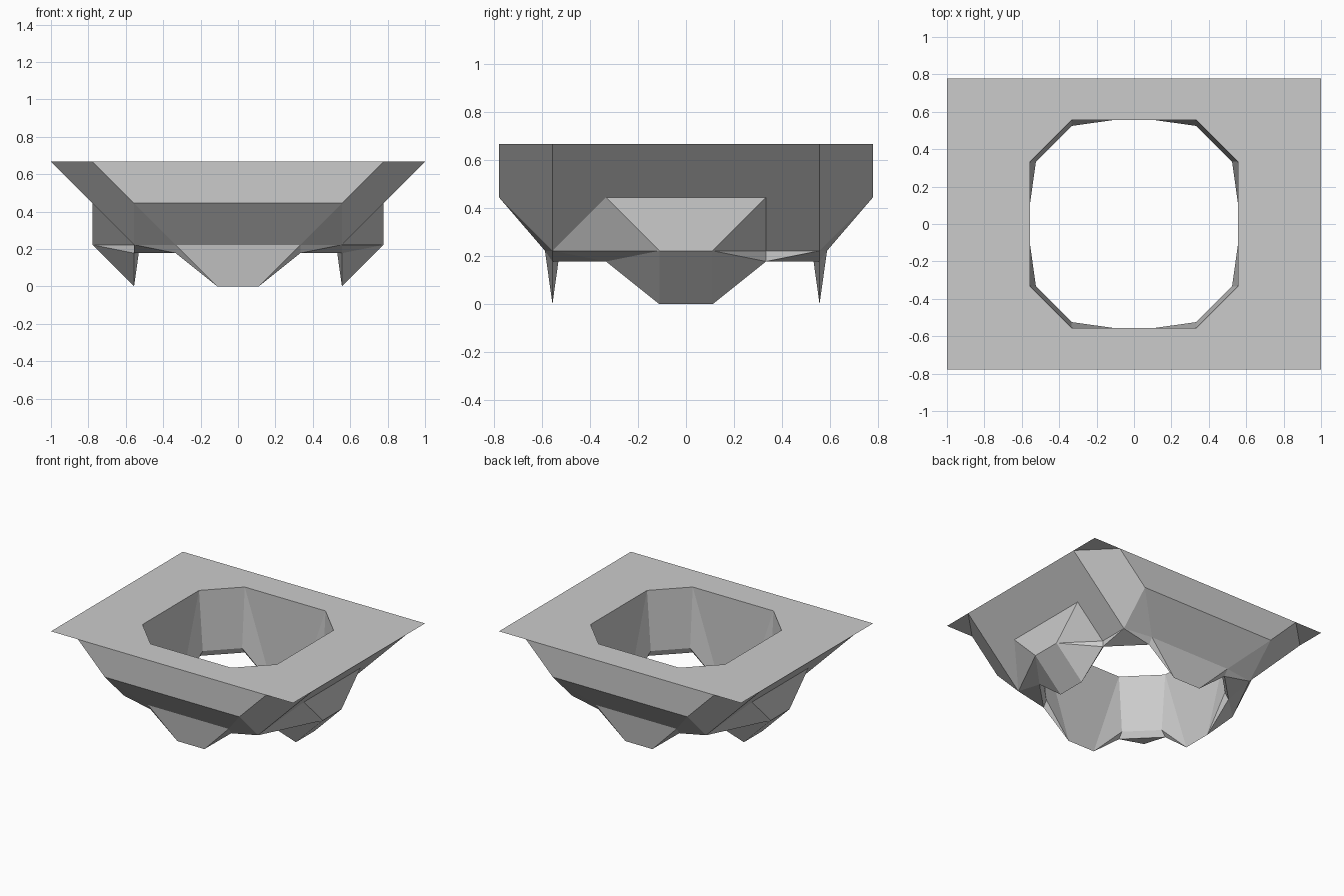
import bpy, bmesh

cube = bpy.data.objects.get("Cube")
if cube:
    bpy.data.objects.remove(cube, do_unlink=True)

# One plain grey
grey = bpy.data.materials.new("plain_grey")
grey.use_nodes = True
COLOUR = (0.6, 0.6, 0.6, 1)
grey.diffuse_color = COLOUR
grey.node_tree.nodes["Principled BSDF"].inputs["Base Color"].default_value = COLOUR

U = 1 / 9      # grid unit, all positions below are in this unit
TOP = 6
LIP = 4.72     # inner lip of the opening
OUT = 5.28     # outer skin of the thin feet
EDGE = 1.6     # height of the corner rims

# Key points shared by several faces
hole_y, hole_x = (3, 5, TOP), (5, 3, TOP)
lip_y, lip_x = (3, LIP, 2), (LIP, 3, 2)
rim_y, rim_x = (3, 5, EDGE), (5, 3, EDGE)
toe_y, toe_x = (1, 5, 0), (5, 1, 0)
skin_y = (3, OUT, 2)
corner, ridge = (5, 5, 2), (7, 5, 4)
brim_y, brim_x = (7, 7, TOP), (9, 5, TOP)
shoulder_y, shoulder_x = (5, 7, 4), (7, 3, 4)
knee = (7, 1, 2)


def quarter_faces(short_chamfer):
    end = (5, 3, 2) if short_chamfer else corner
    faces = [
        # flat top with pointed corner
        [(0, 5, TOP), hole_y, brim_y, (0, 7, TOP)],
        [hole_y, hole_x, brim_x, brim_y],
        [hole_x, (5, 0, TOP), (9, 0, TOP), brim_x],
        [brim_y, brim_x, (9, 7, TOP)],
        # walls of the opening
        [(0, 5, TOP), hole_y, toe_y, (0, 5, 0)],
        [hole_y, lip_y, toe_y],
        [(5, 0, TOP), hole_x, toe_x, (5, 0, 0)],
        [hole_x, lip_x, toe_x],
        [hole_y, hole_x, lip_x, lip_y],
        [lip_y, lip_x, rim_x, rim_y],
        # front and back: upright band, slope and thin foot
        [(0, 7, TOP), brim_y, shoulder_y, (0, 7, 4)],
        [(0, 7, 4), shoulder_y, skin_y, (0, OUT, 2)],
        [shoulder_y, corner, skin_y],
        [(0, OUT, 2), skin_y, toe_y, (0, 5, 0)],
        [skin_y, rim_y, toe_y],
        [lip_y, rim_y, toe_y],
        # corner slope
        [brim_y, brim_x, ridge, corner, shoulder_y],
        # sides: slope, upright panel, chamfer and thick foot
        [(9, 0, TOP), brim_x, ridge, shoulder_x, (7, 0, 4)],
        [(7, 0, 4), shoulder_x, knee, (7, 0, 2)],
        [shoulder_x, end, knee],
        [(7, 0, 2), knee, toe_x, (5, 0, 0)],
        [knee, end, rim_x],
        [knee, rim_x, toe_x],
        [lip_x, rim_x, toe_x],
        # underside of the corner
        [corner, skin_y, rim_y],
        [corner, rim_y, rim_x],
    ]
    if short_chamfer:
        faces += [[ridge, corner, end, shoulder_x], [corner, end, rim_x]]
    else:
        faces += [[ridge, corner, shoulder_x]]
    return faces


# Four mirrored quarters, welded into one shell
bm = bmesh.new()
for sx in (1, -1):
    for sy in (1, -1):
        for face in quarter_faces(sx == sy):
            bm.faces.new([bm.verts.new((x * sx * U, y * sy * U, z * U))
                          for x, y, z in face])
bmesh.ops.remove_doubles(bm, verts=bm.verts, dist=0.001)
bmesh.ops.recalc_face_normals(bm, faces=bm.faces)

mesh = bpy.data.meshes.new("bracket_shell")
bm.to_mesh(mesh)
bm.free()
mesh.materials.append(grey)
shell = bpy.data.objects.new("bracket_shell", mesh)
bpy.context.collection.objects.link(shell)
